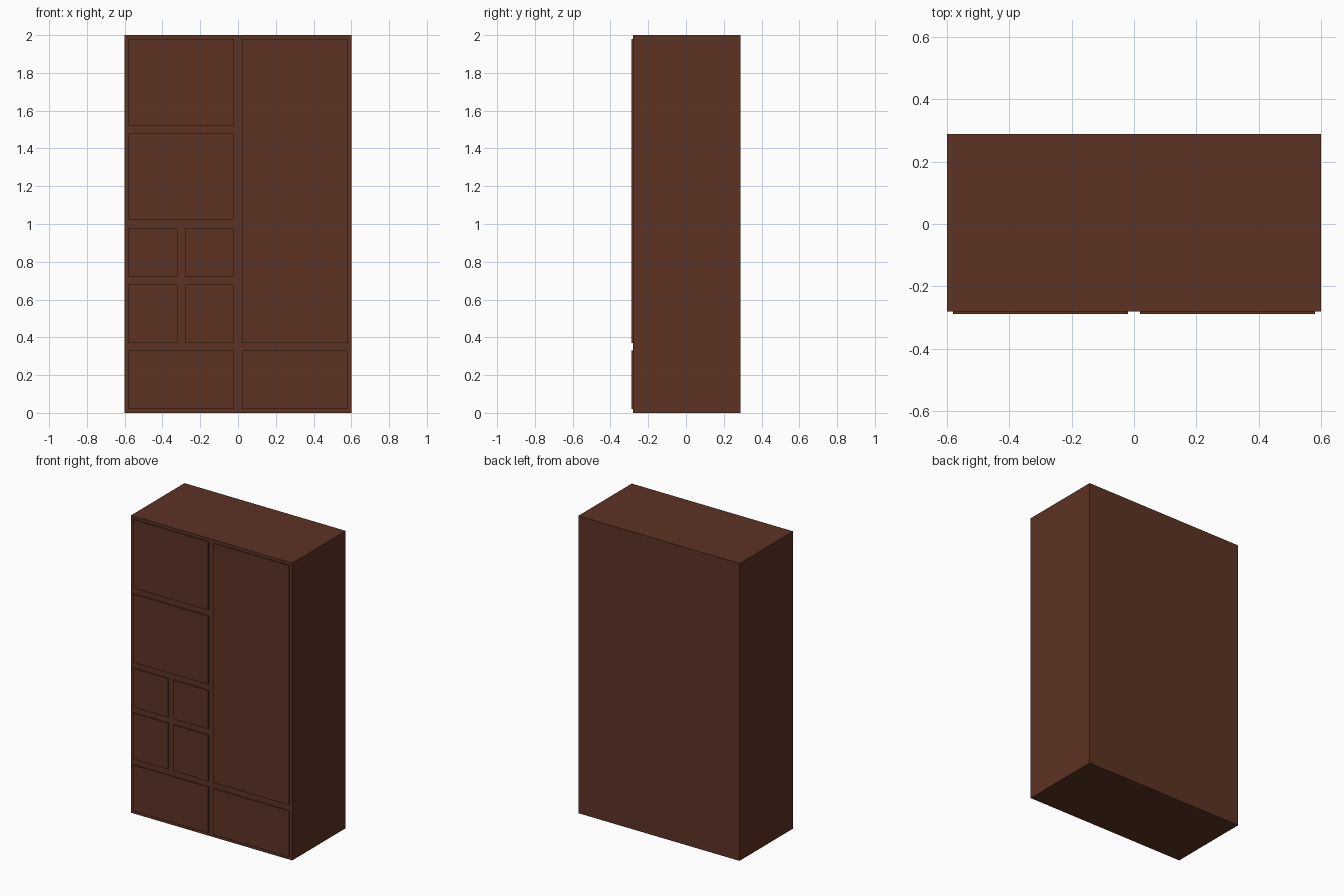
import bpy

if "Cube" in bpy.data.objects:
    bpy.data.objects.remove(bpy.data.objects["Cube"])

wood = bpy.data.materials.new("dark brown wood")
wood.diffuse_color = (0.107, 0.033, 0.017, 1)
wood.use_nodes = True
wood.node_tree.nodes["Principled BSDF"].inputs["Base Color"].default_value = wood.diffuse_color

FRONT, BACK, FACE = -0.28, 0.288, -0.288   # carcass front, back, panel face
GAP = 0.02                                # margin around each panel


def box(name, x0, x1, y0, y1, z0, z1):
    bpy.ops.mesh.primitive_cube_add(
        size=1, location=((x0 + x1) / 2, (y0 + y1) / 2, (z0 + z1) / 2))
    ob = bpy.context.object
    ob.name = name
    ob.scale = (x1 - x0, y1 - y0, z1 - z0)
    bpy.ops.object.transform_apply(location=False, rotation=False, scale=True)
    ob.data.materials.append(wood)
    return ob


# Cabinet carcass
box("carcass", -0.6, 0.6, FRONT, BACK, 0, 2)

# Fronts, given as grid cells: name, x range, z range
cells = [
    ("left_bottom_drawer", -0.6, 0, 0, 0.35),
    ("right_bottom_drawer", 0, 0.6, 0, 0.35),
    ("tall_door", 0, 0.6, 0.35, 2),
    ("lower_left_drawer", -0.6, -0.3, 0.35, 0.7),
    ("lower_right_drawer", -0.3, 0, 0.35, 0.7),
    ("upper_left_drawer", -0.6, -0.3, 0.7, 1),
    ("upper_right_drawer", -0.3, 0, 0.7, 1),
    ("middle_door", -0.6, 0, 1, 1.5),
    ("top_door", -0.6, 0, 1.5, 2),
]
for name, x0, x1, z0, z1 in cells:
    box(name, x0 + GAP, x1 - GAP, FACE, FRONT, z0 + GAP, z1 - GAP)
